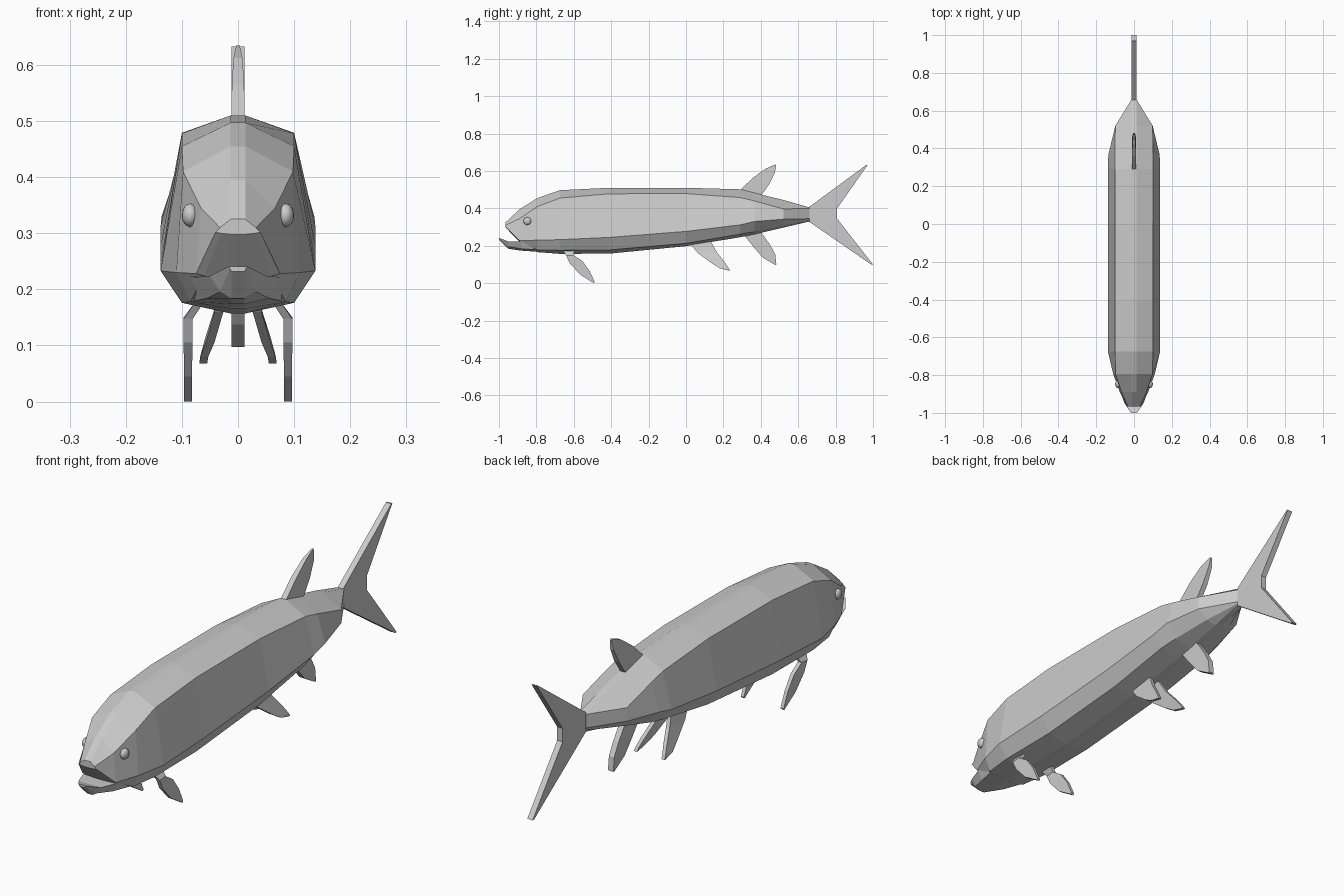
import bpy, bmesh
from mathutils import Vector


def loft(name, rings):
    """Skin a list of equal-length rings, capping both ends."""
    bm = bmesh.new()
    vs = [[bm.verts.new(p) for p in r] for r in rings]
    n = len(rings[0])
    for a, b in zip(vs, vs[1:]):
        for i in range(n):
            j = (i + 1) % n
            bm.faces.new((a[i], a[j], b[j], b[i]))
    bm.faces.new(vs[0])
    bm.faces.new(vs[-1])
    bmesh.ops.recalc_face_normals(bm, faces=bm.faces)
    me = bpy.data.meshes.new(name)
    bm.to_mesh(me)
    bm.free()
    ob = bpy.data.objects.new(name, me)
    bpy.context.collection.objects.link(ob)
    return ob


def section(y, half):
    """Close a right-hand half section (x, z) by mirroring it."""
    pts = half + [(-x, z) for x, z in reversed(half)]
    return [Vector((x, y, z)) for x, z in pts]


def fin(name, strips, side=1):
    """strips: x, lead y, lead z, trail y, trail z, half thickness."""
    rings = []
    for x, y0, z0, y1, z1, t in strips:
        x *= side
        rings.append([Vector((x - t, y0, z0)), Vector((x + t, y0, z0)),
                      Vector((x + t, y1, z1)), Vector((x - t, y1, z1))])
    return loft(name, rings)


# Body: y, top z, shoulder x/z, widest x/z, belly edge x/z, keel z
body = [
    (-.965, .325, .032, .310, .040, .302, .030, .300, .298),
    (-.890, .395, .066, .345, .075, .228, .060, .224, .222),
    (-.795, .455, .098, .410, .110, .230, .085, .178, .166),
    (-.675, .497, .100, .455, .138, .233, .100, .176, .157),
    (-.410, .510, .100, .478, .138, .245, .100, .178, .158),
    (.000, .510, .100, .479, .138, .277, .100, .213, .198),
    (.290, .502, .100, .458, .138, .312, .100, .262, .246),
    (.365, .483, .100, .440, .136, .330, .090, .275, .261),
    (.520, .445, .099, .397, .099, .342, .055, .308, .297),
    (.660, .405, .013, .400, .013, .345, .013, .335, .330),
]
loft("body", [section(y, [(.013, zt), (xs, zs), (w, zw), (xb, zb), (.013, zk)])
              for y, zt, xs, zs, w, zw, xb, zb, zk in body])

# Lower jaw: y, rim x/z, lower edge x/z, keel z
jaw = [
    (-1.0, .016, .241, .014, .237, .232),
    (-.950, .050, .224, .032, .196, .184),
    (-.880, .076, .222, .056, .184, .174),
    (-.780, .100, .225, .083, .178, .167),
]
loft("lower_jaw", [section(y, [(xr, zr), (xb, zb), (.012, zk)])
                   for y, xr, zr, xb, zb, zk in jaw])

# Tail fin
fin("tail_fin", [(0, .965, .633, .972, .633, .012), (0, .655, .405, .808, .400, .012),
                 (0, .655, .331, .808, .345, .012), (0, .990, .100, 1.0, .100, .012)])

# Dorsal and anal fins
fin("dorsal_fin", [(0, .280, .490, .400, .465, .012), (0, .360, .565, .445, .530, .011),
                   (0, .425, .612, .475, .590, .008), (0, .478, .635, .482, .630, .003)])
fin("anal_fin", [(0, .310, .258, .400, .275, .012), (0, .360, .195, .450, .205, .012),
                 (0, .410, .137, .477, .155, .012), (0, .478, .097, .483, .100, .012)])

# Paired fins and eyes
for label, s in (("left", -1), ("right", 1)):
    fin("pectoral_fin_" + label,
        [(.068, -.660, .178, -.595, .178, .008), (.089, -.640, .147, -.602, .150, .008),
         (.089, -.620, .105, -.555, .120, .008), (.089, -.565, .045, -.515, .065, .007),
         (.089, -.493, .000, -.488, .006, .007)], s)
    fin("pelvic_fin_" + label,
        [(.020, .020, .212, .130, .228, .008), (.034, .065, .160, .165, .165, .008),
         (.050, .140, .105, .205, .115, .008), (.060, .180, .080, .228, .082, .007),
         (.062, .228, .068, .236, .068, .007)], s)
    bpy.ops.mesh.primitive_uv_sphere_add(segments=16, ring_count=8, radius=1,
                                         location=(s * .085, -.848, .332))
    eye = bpy.context.object
    eye.name = "eye_" + label
    eye.scale = (.015, .021, .021)
    bpy.ops.object.shade_smooth()
